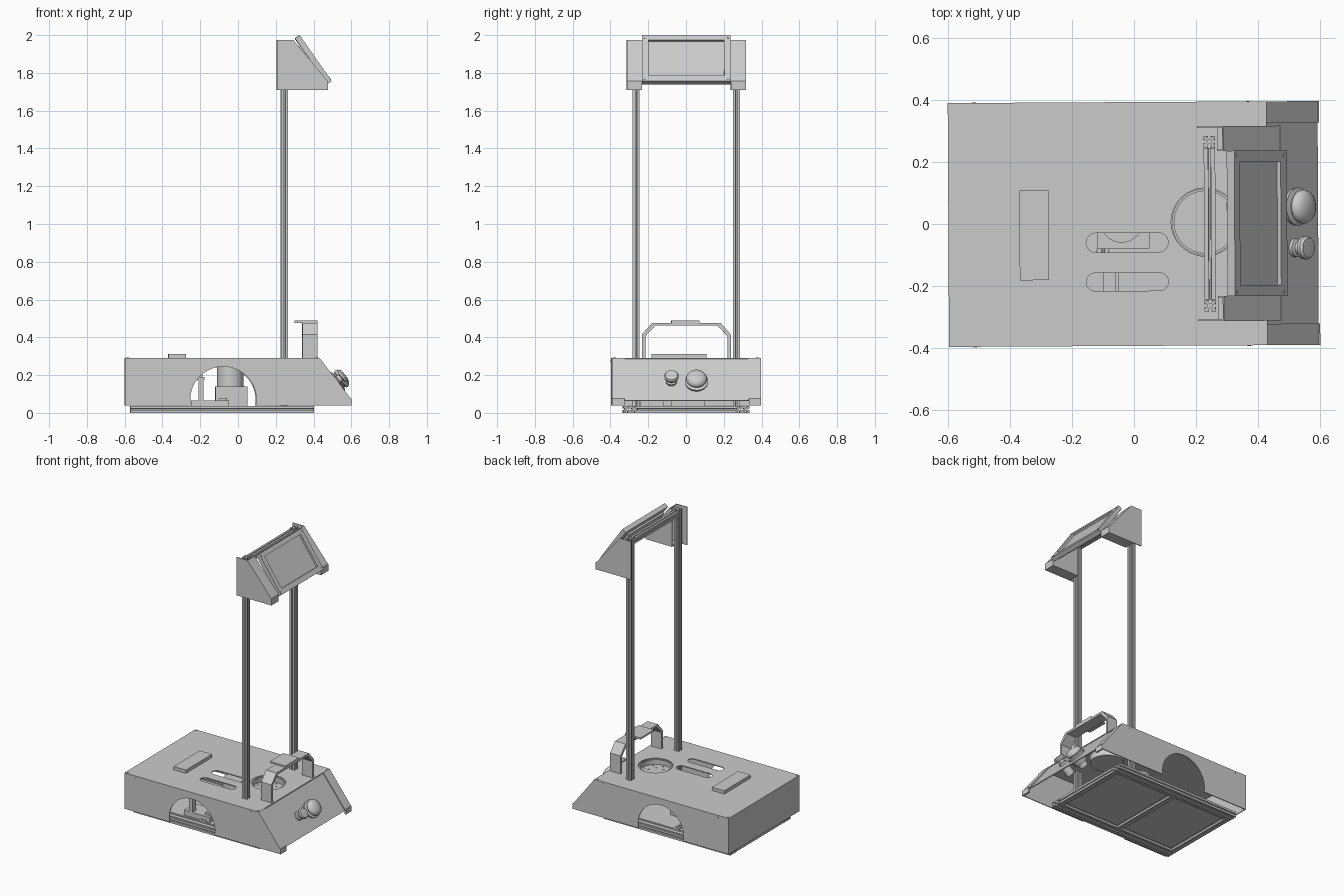
import bpy, bmesh
from math import cos, sin, radians, pi, tau
from mathutils import Vector, Matrix

if "Cube" in bpy.data.objects:
    bpy.data.objects.remove(bpy.data.objects["Cube"])

GREY = (0.6, 0.6, 0.6, 1)
grey = bpy.data.materials.new("plain_grey")
grey.use_nodes = True
grey.diffuse_color = GREY
grey.node_tree.nodes["Principled BSDF"].inputs["Base Color"].default_value = GREY

X, Y, Z = Vector((1, 0, 0)), Vector((0, 1, 0)), Vector((0, 0, 1))
SKEW = Matrix.Rotation(0.0055, 4, "Z")   # whole machine sits very slightly turned
SHEET = 0.006


def add(name, mesh, frame):
    obj = bpy.data.objects.new(name, mesh)
    mesh.materials.clear()
    mesh.materials.append(grey)
    bpy.context.collection.objects.link(obj)
    obj.matrix_world = SKEW @ frame
    return obj


def frame(origin, u, v):
    """Frame with local x along u and local y along v."""
    m = Matrix((u, v, u.cross(v))).transposed().to_4x4()
    m.translation = origin
    return m


def plate(name, outlines, thick, place):
    """Flat sheet from an outer outline plus holes, centred on its plane."""
    curve = bpy.data.curves.new(name + "_outline", "CURVE")
    curve.dimensions = "2D"
    curve.fill_mode = "BOTH"
    curve.extrude = thick / 2
    for points in outlines:
        spline = curve.splines.new("POLY")
        spline.points.add(len(points) - 1)
        for p, (a, b) in zip(spline.points, points):
            p.co = (a, b, 0, 1)
        spline.use_cyclic_u = True
    temp = bpy.data.objects.new(name + "_temp", curve)
    bpy.context.collection.objects.link(temp)
    dg = bpy.context.evaluated_depsgraph_get()
    mesh = bpy.data.meshes.new_from_object(temp.evaluated_get(dg))
    bpy.data.objects.remove(temp)
    bpy.data.curves.remove(curve)
    bm = bmesh.new()
    bm.from_mesh(mesh)
    bmesh.ops.remove_doubles(bm, verts=bm.verts, dist=1e-5)
    bmesh.ops.recalc_face_normals(bm, faces=bm.faces)
    for f in bm.faces:
        f.smooth = False
    bm.to_mesh(mesh)
    bm.free()
    return add(name, mesh, place)


def box(name, lo, hi):
    bm = bmesh.new()
    bmesh.ops.create_cube(bm, size=1)
    lo, hi = Vector(lo), Vector(hi)
    bmesh.ops.scale(bm, vec=hi - lo, verts=bm.verts)
    mesh = bpy.data.meshes.new(name)
    bm.to_mesh(mesh)
    bm.free()
    return add(name, mesh, Matrix.Translation((lo + hi) / 2))


def lathe(name, profile, place, steps=32):
    """Round part: (radius, height) profile spun about local z."""
    bm = bmesh.new()
    verts = [bm.verts.new((r, 0, h)) for r, h in profile]
    edges = [bm.edges.new(pair) for pair in zip(verts, verts[1:])]
    bmesh.ops.spin(bm, geom=verts + edges, cent=(0, 0, 0), axis=(0, 0, 1),
                   angle=tau, steps=steps, use_merge=True)
    bmesh.ops.remove_doubles(bm, verts=bm.verts, dist=1e-5)
    bmesh.ops.recalc_face_normals(bm, faces=bm.faces)
    for f in bm.faces:
        f.smooth = True
    mesh = bpy.data.meshes.new(name)
    bm.to_mesh(mesh)
    bm.free()
    mesh.set_sharp_from_angle(angle=radians(35))
    return add(name, mesh, place)


def rect(a0, b0, a1, b1):
    return [(a0, b0), (a1, b0), (a1, b1), (a0, b1)]


def arc(cx, cy, r, start, end, n):
    angles = [radians(start + (end - start) * i / n) for i in range(n + 1)]
    return [(cx + r * cos(a), cy + r * sin(a)) for a in angles]


def slot(x0, x1, y, r):
    return arc(x0 + r, y, r, 90, 270, 12) + arc(x1 - r, y, r, -90, 90, 12)


def t_slot(h):
    """Slotted aluminium bar section of half width h."""
    side = [(1, -1), (1, -.22), (.8, -.22), (.8, -.5), (.45, -.15),
            (.45, .15), (.8, .5), (.8, .22), (1, .22)]
    turns = [Matrix.Rotation(i * pi / 2, 2) for i in range(4)]
    return [tuple(t @ Vector(p) * h) for t in turns for p in side]


def bar(name, centre, u, v, length, h=0.0185):
    return plate(name, [t_slot(h)], length, frame(Vector(centre), u, v))


def screw(name, place):
    return lathe(name, [(0, 0.002), (.006, 0.002), (.006, -.004)], place, 12)


# Base housing: top, sides, rear and sloped control panel
W = 0.394
hole = arc(.23, .005, .11, 0, 352.5, 47)
plate("top_cover", [rect(-.6, -W, .43, W), slot(-.155, .11, -.06, .031),
                    slot(-.155, .11, -.187, .029), hole],
      SHEET, frame(Vector((0, 0, .287)), X, Y))
side = ([(-.6, .04)] + arc(-.08, .07, .175, 190, -10, 28)
        + [(.6, .04), (.6, .07), (.43, .29), (-.6, .29)])
for s, label in ((1, "left"), (-1, "right")):
    plate(label + "_side_panel", [side], SHEET,
          frame(Vector((0, s * (W - .003), 0)), X, Z))
    for x in (-.515, .37):
        screw(label + "_side_screw", frame(Vector((x, s * W, .275)), X, -s * Z))
    for x in (-.585, .415):
        screw(label + "_top_screw", frame(Vector((x, s * (W - .015), .29)), X, Y))
    box(label + "_front_lip", (.588, min(s * .33, s * W), .04),
        (.6, max(s * .33, s * W), .075))
plate("rear_panel", [rect(-W, .04, W, .29)], SHEET,
      frame(Vector((-.597, 0, 0)), Y, Z))

foot = Vector((.6, 0, .07))
up = Vector((-.17, 0, .22)).normalized()
out = Y.cross(up)
plate("control_panel", [rect(-W, 0, W, .278)], SHEET,
      frame(foot - out * .009, Y, up))
for s in (1, -1):
    plate("panel_corner_strip", [rect(s * .325, 0, s * W, .278)], SHEET,
          frame(foot - out * .003, Y, up))

# Controls on the sloped panel
def on_panel(y, rise):
    return frame(foot + up * rise + Y * y - out * .006, Y, up)

lathe("stop_button", [(.045, -.05), (.06, 0), (.062, .012), (.045, .016), (.045, .022),
                      (.054, .026), (.055, .034), (.05, .046), (.036, .055),
                      (.018, .06), (0, .061)], on_panel(.053, .12))
lathe("small_knob", [(.03, 0), (.03, .012), (.02, .016), (.02, .034), (.037, .038),
                     (.038, .05), (.032, .058), (0, .06)], on_panel(-.08, .125))
for y in (.053, -.08):
    lathe("switch_body", [(0, -.08), (.03, -.08), (.03, 0), (0, 0)], on_panel(y, .12))

# Recessed cup below the round opening
lathe("cup", [(0, .25), (.1, .25), (.1, .284), (.108, .284), (.108, .24), (0, .24)],
      Matrix.Translation((.23, .005, 0)), 48)
for ring, count in ((.055, 6), (.085, 8)):
    for i in range(count):
        a = tau * i / count
        screw("cup_screw", Matrix.Translation((.23 + ring * cos(a), .005 + ring * sin(a), .25)))

# Raised block on the top cover
box("top_block", (-.37, -.18, .29), (-.275, .11, .313))

# Chassis: slotted bars and floor plates
for s in (1, -1):
    for y in (.278, .315):
        bar("chassis_rail", (-.085, s * y, .0185), Y, Z, .97)
for x in (-.55, -.1, .38):
    bar("cross_bar", (x, 0, .0185), X, Z, .52)
box("rear_floor_plate", (-.53, -.26, .022), (-.12, .26, .03))
box("front_floor_plate", (-.08, -.26, .022), (.36, .26, .03))

# Equipment inside the base
box("drive_box", (-.12, -.08, .03), (.05, .1, .14))
lathe("drive_cylinder", [(0, .14), (.07, .14), (.07, .245), (0, .245)],
      Matrix.Translation((-.04, .01, 0)))
box("wiring_tray", (-.25, -.24, .03), (-.05, -.12, .065))
box("terminal_block", (-.1, -.22, .065), (-.06, -.14, .08))
box("sensor_post", (-.21, -.24, .03), (-.185, -.2, .175))
box("sensor_head", (-.218, -.245, .175), (-.178, -.195, .19))
box("post_cap", (-.205, -.235, .19), (-.19, -.205, .21))

# Carry handle
half_out = [(.235, .29), (.235, .415), (.18, .477)]
half_in = [(.165, .462), (.218, .405), (.218, .29)]
half = half_out + half_in
band = (half_out + half_in[:1] + half_in[1:])
outer = half_out + [(-y, z) for y, z in reversed(half_out)]
inner = [(-y, z) for y, z in reversed(half_in)] + half_in
plate("handle", [outer + inner], .08, frame(Vector((.38, 0, 0)), Y, Z))
box("handle_grip", (.3, -.08, .477), (.42, .07, .488))

# Mast columns and top beam
for s in (1, -1):
    bar("mast_column", (.245, s * .265, 1.0), X, Y, 1.94)
bar("mast_beam", (.245, 0, 1.945), X, Z, .49)

# Head brackets: outer wall, inner wall, sloped cover, floor lip
wall = [(.205, 1.71), (.475, 1.71), (.475, 1.755), (.29, 1.975), (.205, 1.975)]
inner_wall = [(.27, 1.71), (.475, 1.71), (.475, 1.755), (.29, 1.975), (.27, 1.975)]
low, high = Vector((.475, 0, 1.755)), Vector((.29, 0, 1.975))
rise = (high - low).normalized()
for s in (1, -1):
    plate("bracket_wall", [wall], SHEET, frame(Vector((0, s * .312, 0)), X, Z))
    plate("bracket_inner_wall", [inner_wall], SHEET, frame(Vector((0, s * .238, 0)), X, Z))
    plate("bracket_cover", [rect(s * .235, 0, s * .315, (high - low).length)], SHEET,
          frame(low - Y.cross(rise) * .003, Y, rise))
    box("bracket_nose", (.469, s * .275 - .04, 1.71), (.475, s * .275 + .04, 1.757))
    box("bracket_floor", (.27, s * .275 - .04, 1.71), (.475, s * .275 + .04, 1.716))

# Tilted display
base = Vector((.495, 0, 1.757))
tilt = Vector((-.17, 0, .243)).normalized()
face = Y.cross(tilt)
plate("display_bezel", [rect(-.235, 0, .235, .296), rect(-.2, .035, .2, .265)], .014,
      frame(base - face * .007, Y, tilt))
plate("display_glass", [rect(-.235, 0, .235, .296)], .016,
      frame(base - face * .022, Y, tilt))
plate("display_back", [rect(-.215, .03, .215, .25)], .012,
      frame(base - face * .036, Y, tilt))
for y in (-.222, .222):
    for r in (.015, .281):
        screw("bezel_screw", frame(base + tilt * r + Y * y, Y, tilt))
